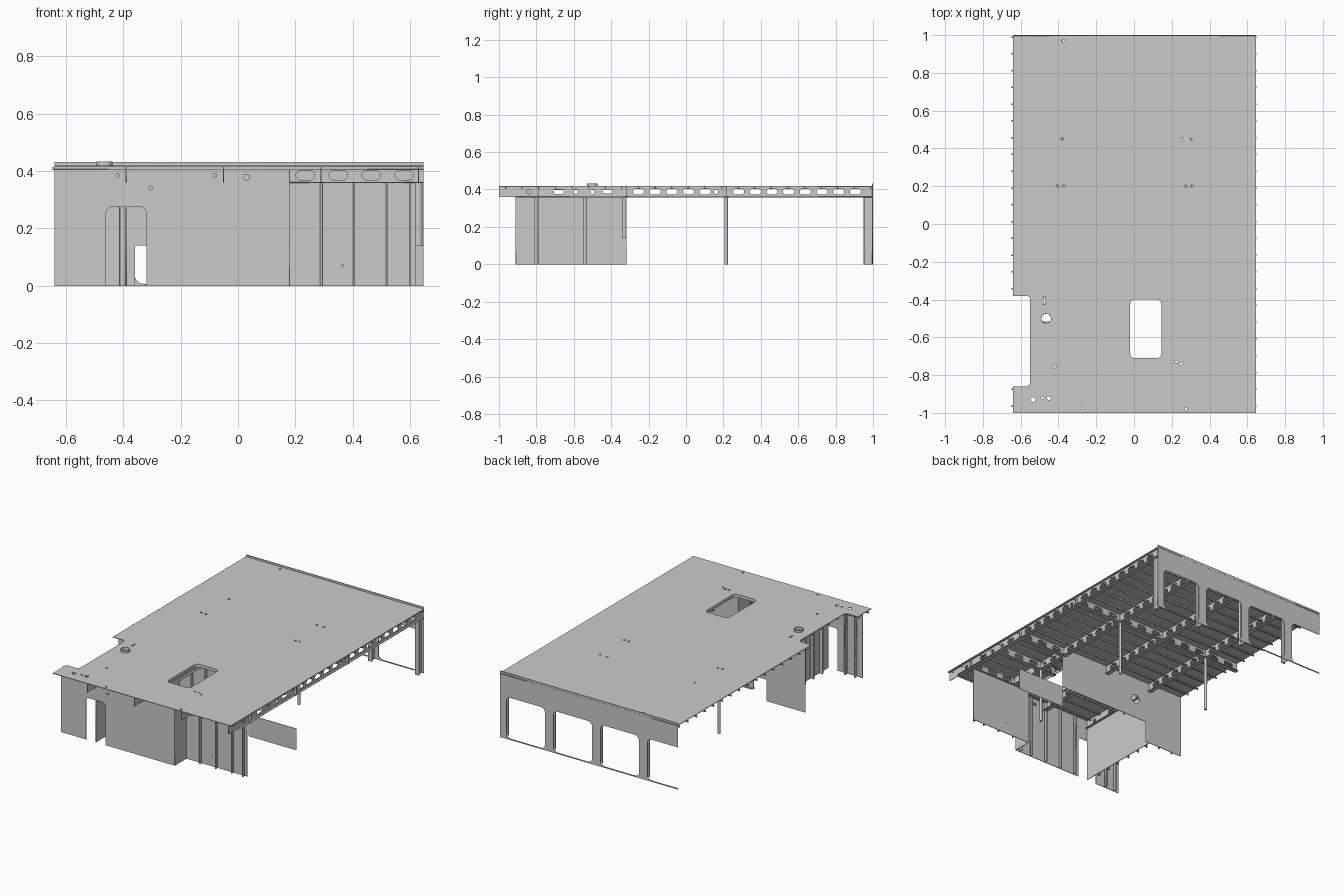
import bpy, math
from mathutils import Matrix, Vector

if "Cube" in bpy.data.objects:
    bpy.data.objects.remove(bpy.data.objects["Cube"])

T = 0.004          # plate thickness
DECK = 0.419       # deck top
GX = [-0.39, -0.05, 0.29, 0.63]   # longitudinal girder lines
PLANES = {
    'xy': Matrix(((1, 0, 0, 0), (0, 1, 0, 0), (0, 0, 1, 0), (0, 0, 0, 1))),
    'xz': Matrix(((1, 0, 0, 0), (0, 0, -1, 0), (0, 1, 0, 0), (0, 0, 0, 1))),
    'yz': Matrix(((0, 0, 1, 0), (1, 0, 0, 0), (0, 1, 0, 0), (0, 0, 0, 1))),
}
NORMAL = {'xy': Vector((0, 0, 1)), 'xz': Vector((0, 1, 0)), 'yz': Vector((1, 0, 0))}


def rounded(pts, n=5):
    """Polygon whose corners (u, v, radius) are filleted."""
    out = []
    for i, p in enumerate(pts):
        c = Vector(p[:2])
        r = p[2] if len(p) > 2 else 0
        if not r:
            out.append(c)
            continue
        a = c + (Vector(pts[i - 1][:2]) - c).normalized() * r
        b = c + (Vector(pts[(i + 1) % len(pts)][:2]) - c).normalized() * r
        centre = a + b - c
        for k in range(n + 1):
            t = k / n * math.pi / 2
            out.append(centre + (a - centre) * math.cos(t) + (b - centre) * math.sin(t))
    return out


def rect(u0, u1, v0, v1, r=0):
    return rounded([(u0, v0, r), (u1, v0, r), (u1, v1, r), (u0, v1, r)])


def slot(u, v, w, h):
    return rect(u - w / 2, u + w / 2, v - h / 2, v + h / 2, h * 0.499)


def circle(u, v, r, n=16):
    return [Vector((u + r * math.cos(2 * math.pi * k / n),
                    v + r * math.sin(2 * math.pi * k / n))) for k in range(n)]


def plate(name, plane, at, outline, holes=(), t=T):
    """Flat plate with holes, centred on offset 'at' along the plane normal."""
    cu = bpy.data.curves.new(name, 'CURVE')
    cu.dimensions = '2D'
    cu.fill_mode = 'BOTH'
    cu.extrude = t / 2
    for loop in [outline, *holes]:
        s = cu.splines.new('POLY')
        s.points.add(len(loop) - 1)
        for sp, p in zip(s.points, loop):
            sp.co = (p[0], p[1], 0, 1)
        s.use_cyclic_u = True
    tmp = bpy.data.objects.new(name, cu)
    bpy.context.collection.objects.link(tmp)
    dg = bpy.context.evaluated_depsgraph_get()
    me = bpy.data.meshes.new_from_object(tmp.evaluated_get(dg))
    bpy.data.objects.remove(tmp)
    bpy.data.curves.remove(cu)
    me.transform(Matrix.Translation(NORMAL[plane] * at) @ PLANES[plane])
    ob = bpy.data.objects.new(name, me)
    bpy.context.collection.objects.link(ob)
    return ob


def box(name, x0, x1, y0, y1, z0, z1):
    return plate(name, 'xy', (z0 + z1) / 2, rect(x0, x1, y0, y1), t=z1 - z0)


# Deck with side notch, hatch and small pipe holes
deck_outline = rounded([(-0.64, -1), (0.647, -1), (0.647, 1), (-0.64, 1), (-0.64, -0.38),
                        (-0.55, -0.38, 0.02), (-0.55, -0.86, 0.02), (-0.64, -0.86)])
small = [(-.375, .97), (-.38, .45), (-.405, .2), (-.372, .2), (.255, .45), (.305, .45), (.275, .2),
         (.305, .2), (-.42, -.755), (-.485, -.92), (-.27, -.975), (.275, -.98),
         (.2, -.73), (.225, -.73), (.25, -.74)]
deck_holes = [circle(x, y, 0.007, 10) for x, y in small]
deck_holes += [circle(-.535, -.93, .013), circle(-.45, -.92, .012), circle(-.465, -.5, .026),
               slot(-.475, -.405, .012, .035), rect(-.02, .145, -.71, -.40, .025)]
plate('deck', 'xy', DECK - T / 2, deck_outline, deck_holes)

# Hatch coaming and pipe collar
plate('hatch_coaming', 'xy', 0.408, rect(-.024, .149, -.714, -.396, .027),
      [rect(-.02, .145, -.71, -.40, .025)], 0.02)
plate('pipe_collar', 'xy', 0.42, circle(-.465, -.5, .028, 24), [circle(-.465, -.5, .025, 24)], 0.026)

# Closely spaced deck stiffeners running across, broken at notch and hatch
for i in range(23):
    y = -0.965 + 0.0888 * i
    left = -0.55 if -0.87 < y < -0.37 else -0.648
    spans = [(left, -.024), (.149, .648)] if -0.72 < y < -0.39 else [(left, .648)]
    for a, b in spans:
        plate('deck_stiffener', 'xz', y, rect(a, b, .404, DECK - T), t=0.003)
        box('stiffener_bulb', a, b, y - .003, y + .005, .404, .408)

# Longitudinal girders with lightening slots and bottom flange
for x in GX:
    holes = [slot(-.254 + .0892 * k, .388, .06, .03) for k in range(14) if k not in (5,)]
    holes += [circle(.16, .388, .012), circle(-.84, .388, .012), slot(-.68, .388, .055, .026),
              circle(-.59, .388, .012), circle(-.5, .388, .012), slot(-.42, .388, .055, .02)]
    plate('longitudinal_girder', 'yz', x, rect(-1, .995, .36, DECK - T), holes)
    box('girder_flange', x - .014, x + .014, -.91, .995, .358, .362)


# Transverse girders
def cross_girder(y, x0, x1, z1=DECK - T):
    holes = [slot(x, .386, .065, .034) for x in (.235 + .115 * k - .46 * j
             for j in range(3) for k in range(4)) if x0 + .035 < x < x1 - .035]
    plate('transverse_girder', 'xz', y, rect(x0, x1, .36, z1), holes)
    box('transverse_flange', x0, x1, y - .014, y + .014, .358, .362)


cross_girder(.215, -.64, .647)
cross_girder(-.32, .29, .647)
cross_girder(-.54, .18, .63)
cross_girder(-.79, .18, .647)

# Rear frame wall with large rounded openings, open at the left end
rear = rounded([(-.64, 0), (.647, 0), (.647, .432), (-.64, .432), (-.64, .275),
                (-.42, .275, .03), (-.42, .007, .03), (-.64, .007)])
plate('rear_wall', 'xz', .997, rear,
      [rect(x + .03, x + .31, .007, .275, .03) for x in GX[:3]])
for x in GX:
    plate('rear_column_web', 'yz', x, rect(.952, .996, 0, .36))
    box('rear_column_flange', x - .014, x + .014, .95, .954, 0, .36)

# Pillars
for x, y in ((.29, .215), (-.39, .215), (.29, -.54)):
    plate('pillar', 'xy', .18, circle(x, y, .009, 16), t=.36)

# Front wall with doorway and stiffeners on its inside
front = rounded([(-.64, 0), (-.46, 0), (-.46, .275, .02), (-.32, .275, .02), (-.32, 0),
                 (.18, 0), (.18, DECK - T), (-.64, DECK - T)])
plate('front_wall', 'xz', -.91, front, [circle(-.42, .385, .006), circle(-.305, .34, .006),
                                       circle(-.08, .385, .006), circle(.03, .378, .011)])
for x in (-.6, -.53, -.28, -.165, -.05, .065, .15):
    box('front_wall_stiffener', x - .0015, x + .0015, -.908, -.885, 0, .41)
    box('front_stiffener_lip', x - .004, x + .006, -.888, -.885, 0, .41)

# Recessed panel wall and its return
plate('return_wall', 'yz', .18, rect(-.91, -.79, 0, DECK - T))
plate('panel_wall', 'xz', -.79, rect(.18, .62, 0, .36), [circle(.365, .07, .004, 8)])
for x in (.29, .405, .52, .6):
    box('panel_stiffener', x - .0015, x + .0015, -.808, -.79, 0, .36)
    box('panel_stiffener_lip', x - .004, x + .004, -.81, -.807, 0, .36)

# Inner longitudinal bulkhead with stiffeners
plate('inner_bulkhead', 'yz', -.39, rect(-.91, -.32, 0, .37))
for y in (-.82, -.73, -.64, -.54, -.45, -.37):
    box('bulkhead_stiffener', -.413, -.39, y - .0015, y + .0015, 0, .37)
    box('bulkhead_stiffener_lip', -.415, -.412, y - .005, y + .005, 0, .37)

# Stepped cross wall behind the house: full height, upper middle, low right
cross = [Vector(p) for p in ((-.64, 0), (-.36, 0), (-.36, .14), (.3, .14), (.3, 0),
                             (.647, 0), (.647, .14), (.302, .14), (.302, DECK - T), (-.64, DECK - T))]
plate('cross_wall', 'xz', -.32, cross, [circle(-.28, .27, .03)])
for x in (-.58, -.48, -.2, -.1, 0, .1, .2):
    z0 = 0 if x < -.36 else .14
    box('cross_wall_stiffener', x - .0015, x + .0015, -.343, -.32, z0, .41)
